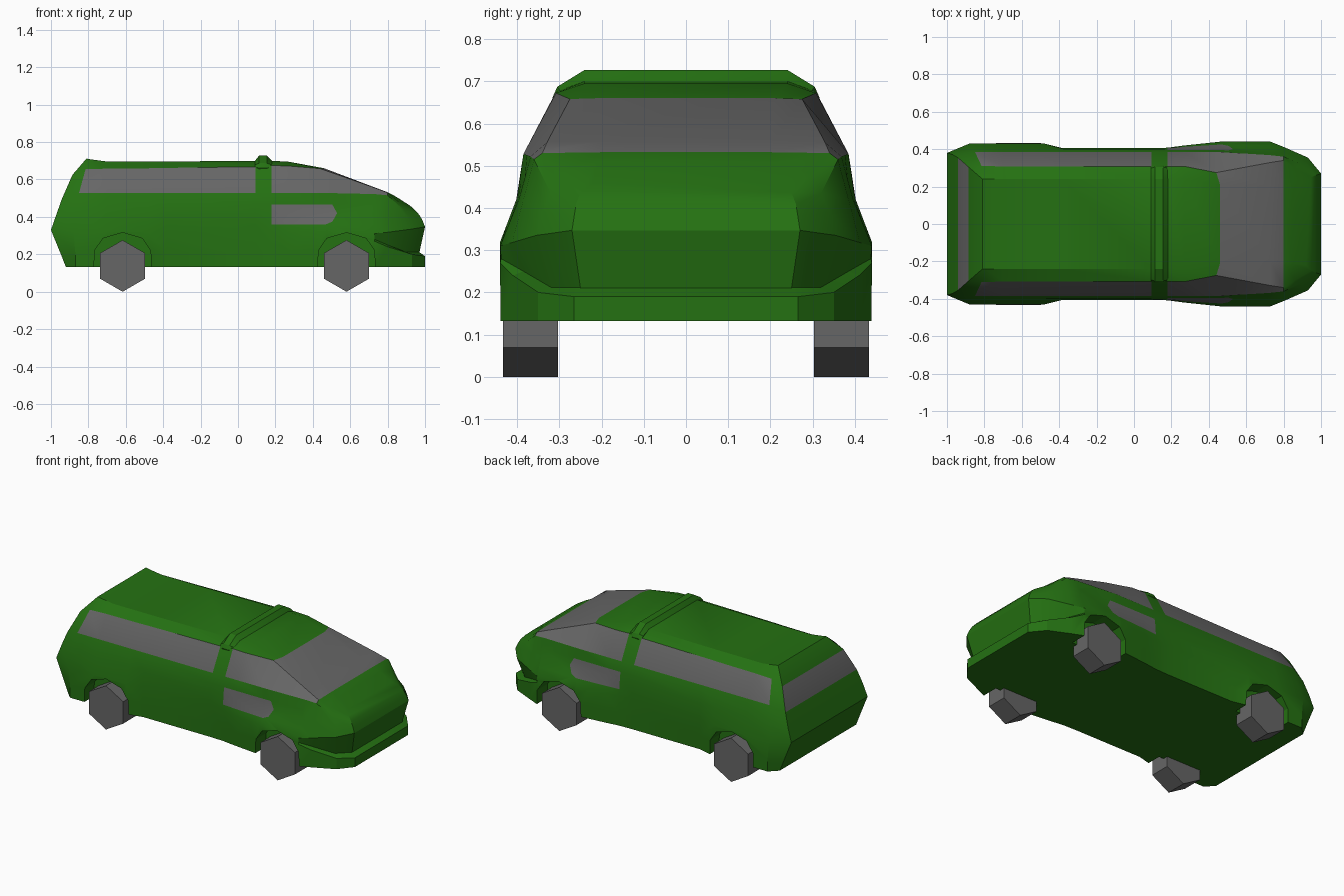
import bpy, bmesh, math
from mathutils import Vector

if "Cube" in bpy.data.objects:
    bpy.data.objects.remove(bpy.data.objects["Cube"], do_unlink=True)


def material(name, rgb):
    m = bpy.data.materials.new(name)
    m.use_nodes = True
    m.diffuse_color = (*rgb, 1)
    bsdf = next(n for n in m.node_tree.nodes if n.type == 'BSDF_PRINCIPLED')
    bsdf.inputs["Base Color"].default_value = (*rgb, 1)
    return m


green = material("green paint", (0.018, 0.165, 0.006))
grey = material("grey glass and wheels", (0.133, 0.133, 0.133))


def make_object(name, bm, mats):
    bmesh.ops.recalc_face_normals(bm, faces=bm.faces)
    mesh = bpy.data.meshes.new(name)
    bm.to_mesh(mesh)
    bm.free()
    ob = bpy.data.objects.new(name, mesh)
    for m in mats:
        mesh.materials.append(m)
    bpy.context.collection.objects.link(ob)
    return ob


def loft(rings, rule=None):
    """Skin mirrored half rings; rule(station, row) picks the material, row None is the roof."""
    bm = bmesh.new()
    loops = []
    for half in rings:
        full = list(half) + [(x, -y, z) for x, y, z in reversed(half)]
        loops.append([bm.verts.new(p) for p in full])
    n, h = len(loops[0]), len(rings[0])
    rule = rule or (lambda s, r: 0)
    for s in range(len(loops) - 1):
        a, b = loops[s], loops[s + 1]
        for i in range(n):
            j = (i + 1) % n
            f = bm.faces.new((a[i], a[j], b[j], b[i]))
            row = i if i < h - 1 else None if i == h - 1 else n - 2 - i
            f.material_index = rule(s, row)
    for s in (0, len(loops) - 1):
        c = loops[s]
        for i in range(h - 1):
            f = bm.faces.new((c[i], c[i + 1], c[n - 2 - i], c[n - 1 - i]))
            f.material_index = rule(-1 if s == 0 else s, i)
    return bm


def section(x, w, glass_top, roof):
    """Upright half section from sill to roof edge."""
    return [(x, w, 0.132), (x, w, 0.19), (x, w, 0.21), (x, w, 0.32),
            (x, min(w, 0.402), 0.42), (x, 0.385, 0.528),
            (x, 0.308, glass_top), (x, 0.24, roof)]


# Half sections of the sloping tail and nose
tail = [(-0.92, 0.38, 0.132), (-0.943, 0.38, 0.19), (-0.951, 0.38, 0.21), (-1.0, 0.38, 0.33),
        (-0.972, 0.372, 0.41), (-0.942, 0.355, 0.495), (-0.885, 0.305, 0.625), (-0.81, 0.24, 0.712)]
quarter = [(-0.87, 0.43, 0.132), (-0.87, 0.43, 0.19), (-0.87, 0.43, 0.21), (-0.88, 0.43, 0.32),
           (-0.87, 0.402, 0.42), (-0.85, 0.385, 0.528), (-0.815, 0.31, 0.655), (-0.79, 0.24, 0.708)]
screen_top = section(0.46, 0.44, 0.66, 0.66)
screen_top[6:] = [(0.44, 0.275, 0.658), (0.46, 0.21, 0.66)]
fender = [(0.73, 0.44, 0.132), (0.73, 0.44, 0.27), (0.73, 0.438, 0.28), (0.73, 0.44, 0.31),
          (0.73, 0.396, 0.42), (0.73, 0.368, 0.522), (0.73, 0.329, 0.556), (0.73, 0.202, 0.558)]
screen_base = [(0.80, 0.41, 0.132), (0.80, 0.41, 0.24), (0.80, 0.385, 0.25), (0.80, 0.412, 0.318),
               (0.80, 0.385, 0.42), (0.80, 0.36, 0.515), (0.80, 0.34, 0.53), (0.80, 0.20, 0.532)]
nose_corner = [(0.93, 0.35, 0.132), (0.93, 0.35, 0.20), (0.90, 0.32, 0.212), (0.93, 0.355, 0.335),
               (0.915, 0.34, 0.39), (0.89, 0.32, 0.435), (0.86, 0.30, 0.48), (0.845, 0.21, 0.508)]
nose = [(1.0, 0.265, 0.132), (1.0, 0.265, 0.19), (0.97, 0.25, 0.211), (1.0, 0.27, 0.347),
        (0.987, 0.265, 0.38), (0.97, 0.26, 0.41), (0.947, 0.25, 0.436), (0.92, 0.22, 0.46)]

sections = [tail, quarter, section(-0.70, 0.43, 0.658, 0.696), section(-0.48, 0.43, 0.66, 0.696),
            section(-0.38, 0.405, 0.662, 0.696), section(0.093, 0.405, 0.668, 0.70),
            section(0.18, 0.408, 0.675, 0.70), section(0.27, 0.42, 0.672, 0.695),
            screen_top, fender, screen_base, nose_corner, nose]
GLASS_ROW = 5


def glazing(station, row):
    if row == GLASS_ROW:                       # rear, side and cab windows
        return int(station in (-1, 1, 2, 3, 4, 6, 7, 8, 9))
    if row in (6, None):                       # windscreen
        return int(station in (8, 9))
    return 0


bm = loft(sections, glazing)
bmesh.ops.recalc_face_normals(bm, faces=bm.faces)

# Grey door panels, cut into both flanks
panel = [(0.18, 0.36), (0.47, 0.36), (0.505, 0.375), (0.53, 0.42), (0.505, 0.465), (0.18, 0.465)]
edges = []
for (x0, z0), (x1, z1) in zip(panel, panel[1:] + panel[:1]):
    edges.append((Vector((x0, 0, z0)), Vector((z1 - z0, 0, x0 - x1)).normalized()))


def flank_faces():
    found = []
    for f in bm.faces:
        c = f.calc_center_median()
        if f.material_index == 0 and abs(f.normal.y) > 0.5 and 0.1 < c.x < 0.68 and 0.3 < c.z < 0.53:
            found.append(f)
    return found


for co, no in edges:
    fs = flank_faces()
    geom = fs + list({e for f in fs for e in f.edges}) + list({v for f in fs for v in f.verts})
    bmesh.ops.bisect_plane(bm, geom=geom, dist=1e-5, plane_co=co, plane_no=no)
    bm.normal_update()
for f in flank_faces():
    c = f.calc_center_median()
    if all((c - co).dot(no) < 0 for co, no in edges):
        f.material_index = 1
body = make_object("body", bm, [green, grey])

# Wheel arches
AXLES = (-0.617, 0.58)
arch = [(-0.155, 0.05), (-0.15, 0.22), (-0.105, 0.285), (0, 0.316),
        (0.105, 0.285), (0.15, 0.22), (0.155, 0.05)]
cutters = []
for ax in AXLES:
    for side in (-1, 1):
        cb = bmesh.new()
        f = cb.faces.new([cb.verts.new((ax + x, side * 0.335, z)) for x, z in arch])
        ext = bmesh.ops.extrude_face_region(cb, geom=[f])
        bmesh.ops.translate(cb, vec=(0, side * 0.2, 0),
                            verts=[v for v in ext["geom"] if isinstance(v, bmesh.types.BMVert)])
        cut = make_object("arch_cutter", cb, [green])
        cut.hide_render = True
        cutters.append(cut)
        mod = body.modifiers.new("arch", 'BOOLEAN')
        mod.operation = 'DIFFERENCE'
        mod.solver = 'EXACT'
        mod.object = cut
bpy.context.view_layer.update()
cut_mesh = bpy.data.meshes.new_from_object(body.evaluated_get(bpy.context.evaluated_depsgraph_get()))
body.modifiers.clear()
body.data = cut_mesh
for cut in cutters:
    bpy.data.objects.remove(cut, do_unlink=True)

# Raised bar over the roof
low = [(0.30, 0.64), (0.308, 0.665), (0.298, 0.678), (0.24, 0.699)]
high = [(0.31, 0.64), (0.316, 0.662), (0.305, 0.687), (0.24, 0.727)]
bar = [[(x, y, z) for y, z in prof] for x, prof in
       ((0.09, low), (0.112, high), (0.155, high), (0.182, low))]
roof_bar = make_object("roof_bar", loft(bar), [green])

# Six-sided wheels
wheels = []
for end, ax in zip(("rear", "front"), AXLES):
    for side, label in ((-1, "near"), (1, "far")):
        bpy.ops.mesh.primitive_cylinder_add(vertices=6, radius=0.138, depth=0.13,
                                            location=(ax, side * 0.368, 0.138),
                                            rotation=(math.pi / 2, 0, 0))
        w = bpy.context.object
        w.name = f"{end}_{label}_wheel"
        w.data.materials.append(grey)

# Soft body shading with crisp creases
bpy.ops.object.select_all(action='DESELECT')
for ob in (body, roof_bar):
    ob.select_set(True)
bpy.context.view_layer.objects.active = body
bpy.ops.object.shade_smooth_by_angle(angle=math.radians(25))
